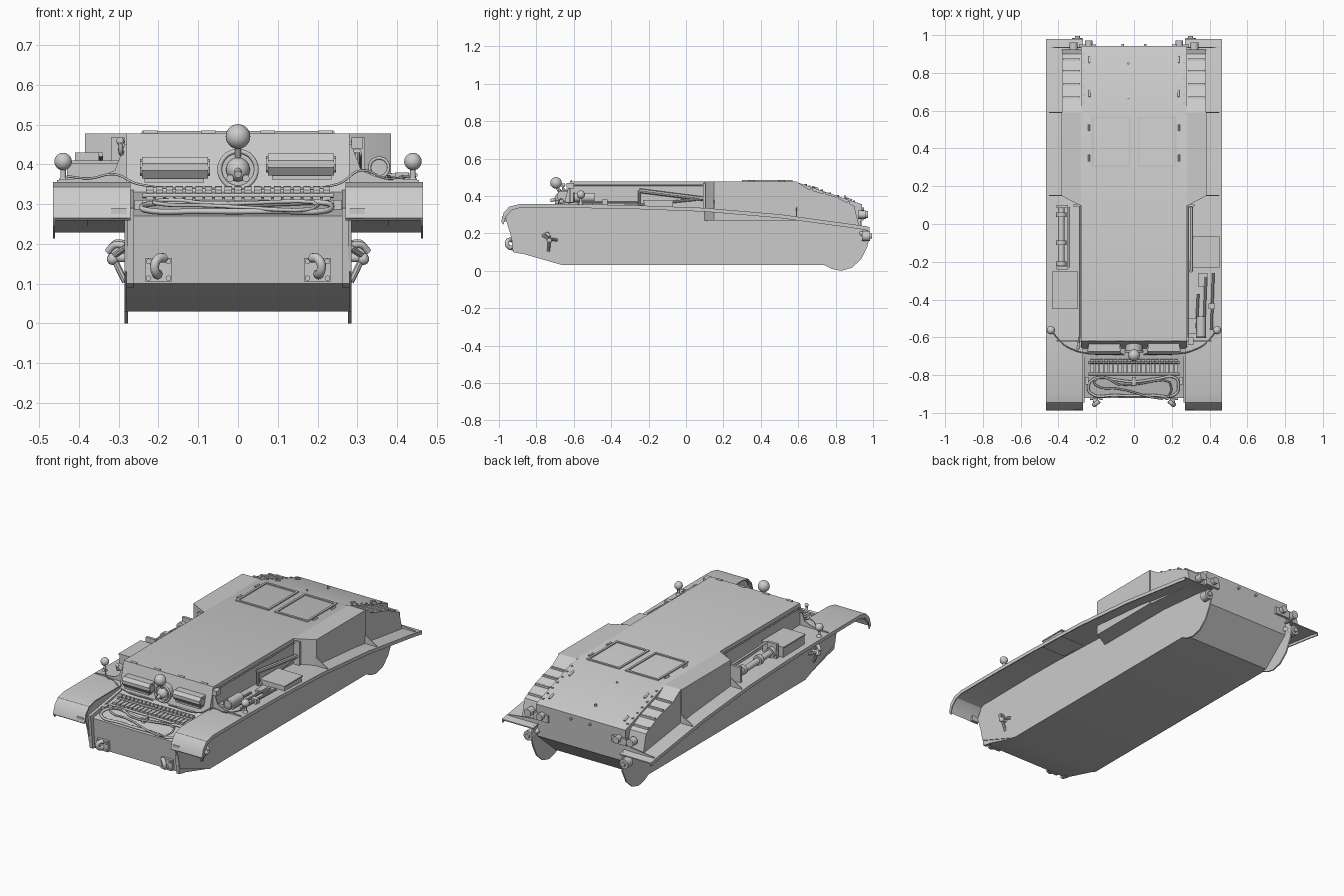
import bpy, bmesh, math
from mathutils import Vector

if "Cube" in bpy.data.objects:
    bpy.data.objects.remove(bpy.data.objects["Cube"])


def finish(name, bm):
    bmesh.ops.recalc_face_normals(bm, faces=bm.faces)
    me = bpy.data.meshes.new(name)
    bm.to_mesh(me)
    bm.free()
    ob = bpy.data.objects.new(name, me)
    bpy.context.collection.objects.link(ob)
    return ob


def prism(name, pts, axis, a, b):
    """Extrude a 2D outline along axis: x -> (y,z), y -> (x,z), z -> (x,y)."""
    def at(p, t):
        return {'x': (t, *p), 'y': (p[0], t, p[1]), 'z': (*p, t)}[axis]
    bm = bmesh.new()
    lo = [bm.verts.new(at(p, a)) for p in pts]
    hi = [bm.verts.new(at(p, b)) for p in pts]
    bm.faces.new(lo)
    bm.faces.new(hi)
    for i in range(len(pts)):
        j = (i + 1) % len(pts)
        bm.faces.new((lo[i], lo[j], hi[j], hi[i]))
    return finish(name, bm)


def box(name, x, y, z):
    return prism(name, [(x[0], y[0]), (x[1], y[0]), (x[1], y[1]), (x[0], y[1])], 'z', *z)


def rod(name, a, b, r, r2=None, seg=20):
    a, b = Vector(a), Vector(b)
    bm = bmesh.new()
    bmesh.ops.create_cone(bm, cap_ends=True, segments=seg, radius1=r,
                          radius2=r if r2 is None else r2, depth=(b - a).length)
    ob = finish(name, bm)
    ob.location = (a + b) / 2
    ob.rotation_euler = (b - a).to_track_quat('Z', 'Y').to_euler()
    return ob


def ball(name, c, r):
    bm = bmesh.new()
    bmesh.ops.create_uvsphere(bm, u_segments=24, v_segments=14, radius=r)
    ob = finish(name, bm)
    ob.location = c
    return ob


def tube(name, pts, r, cyclic=False):
    cu = bpy.data.curves.new(name, 'CURVE')
    cu.dimensions = '3D'
    cu.bevel_depth, cu.bevel_resolution, cu.resolution_u = r, 2, 6
    cu.use_fill_caps = True
    sp = cu.splines.new('BEZIER')
    sp.bezier_points.add(len(pts) - 1)
    for bp, p in zip(sp.bezier_points, pts):
        bp.co = p
        bp.handle_left_type = bp.handle_right_type = 'AUTO'
    sp.use_cyclic_u = cyclic
    ob = bpy.data.objects.new(name, cu)
    bpy.context.collection.objects.link(ob)
    return ob


def ring(name, c, R, r):
    t = [i * math.tau / 10 for i in range(10)]
    return tube(name, [(c[0] + R * math.cos(a), c[1], c[2] + R * math.sin(a)) for a in t], r, True)


FENDER = [(-.988, .265), (-.975, .31), (-.945, .343), (-.89, .356), (-.62, .356), (-.3, .351),
          (.1, .336), (.5, .302), (.93, .243), (.98, .234)]


def fz(y):
    for (y0, z0), (y1, z1) in zip(FENDER, FENDER[1:]):
        if y <= y1:
            return z0 + (z1 - z0) * (y - y0) / (y1 - y0)
    return FENDER[-1][1]


def gz(y):  # glacis height
    return .27 + (y + .92) * .06 / .26


# Main armoured body
prism('hull_body', [(-.92, .27), (-.905, .1), (-.66, .03), (.77, .03), (.93, .17), (.942, .355),
                    (.58, .478), (-.62, .478), (-.66, .33)], 'x', -.28, .28)
SIDE = [(-.93, .345), (-.965, .28), (-.94, .2), (-.925, .13), (-.66, .03), (.74, .03), (.78, .01),
        (.83, 0), (.885, .015), (.935, .06), (.97, .13), (.985, .19), (.96, .238),
        (.5, .3), (.1, .334), (-.3, .35)]

for s in (-1, 1):
    # Side plates, fenders and edge lips
    prism('side_plate', SIDE, 'x', s * .277, s * .285)
    prism('fender', FENDER + [(y + (.006 if y < -.9 else 0), z - .006) for y, z in FENDER[::-1]],
          'x', s * .27, s * .464)
    prism('fender_lip', FENDER + [(y + (.012 if y < -.9 else 0), z - .02) for y, z in FENDER[::-1]],
          'x', s * .46, s * .466)
    prism('nose_cheek', [(-.945, .29), (-.925, .1), (-.88, .09), (-.66, .335)], 'x', s * .262, s * .28)
    # Widened rear superstructure and sloping side boxes
    prism('sponson', [(s * .27, .095), (s * .29, .1), (s * .385, .15), (s * .385, .59), (s * .27, .59)],
          'z', .27, .478)
    prism('rear_side_box', [(.59, .27), (.59, .478), (.655, .435), (.8, .395), (.9, .345), (.925, .24)],
          'x', s * .27, s * .38)
    for y, z in ((.67, .432), (.74, .413), (.81, .392), (.87, .362)):
        box('side_box_rib', (s * .285, s * .375), (y - .006, y + .006), (z - .02, z + .007))
    # Fender gussets
    prism('front_gusset', [(s * .27, .45), (s * .285, .45), (s * .31, .385), (s * .35, .368),
                           (s * .455, .361), (s * .455, .35), (s * .27, .35)], 'y', -.623, -.617)
    for y, x0, h in ((.15, .38, .05), (.59, .38, .05), (.935, .28, .025)):
        prism('fender_gusset', [(s * x0, fz(y) - .005), (s * x0, fz(y) + h), (s * .455, fz(y) + .005),
                                (s * .455, fz(y) - .005)], 'y', y - .003, y + .003)
    box('sponson_bracket', (s * .285, s * .32), (.092, .104), (.33, .468))
    rod('side_rail', (s * .288, -.6, .458), (s * .288, .11, .458), .004)
    # Front marker lamps with cables
    ball('marker_lamp', (s * .44, -.562, .407), .022)
    rod('lamp_post', (s * .44, -.562, .35), (s * .44, -.562, .39), .007)
    rod('lamp_foot', (s * .44, -.562, .352), (s * .44, -.562, .366), .016, .008)
    tube('lamp_cable', [(s * .43, -.575, .37), (s * .37, -.64, .365), (s * .31, -.67, .385 if s > 0 else .375),
                        (s * .25, -.685, .35), (s * .05, -.69, .34)], .003)
    # Front towing hooks
    box('hook_base', (s * .2 - .034, s * .2 + .034), (-.926, -.9), (.105, .165))
    for dx in (-.025, .025):
        for z in (.114, .156):
            rod('hook_bolt', (s * .2 + dx, -.92, z), (s * .2 + dx, -.933, z), .007, seg=8)
    tube('towing_hook', [(s * .2, -.915, .125), (s * .205, -.945, .125), (s * .21, -.957, .145),
                         (s * .2, -.95, .163), (s * .185, -.937, .165)], .012)
    # Front idler brackets: hub with three legs
    ball('idler_hub', (s * .315, -.73, .162), .015)
    rod('idler_axle', (s * .28, -.73, .165), (s * .325, -.73, .165), .011)
    for y, z in ((-.765, .19), (-.69, .165), (-.735, .105)):
        rod('idler_leg', (s * .315, -.73, .168), (s * .284, y, z), .008, seg=8)
    tube('idler_guard', [(s * .284, -.75, .195), (s * .31, -.74, .197), (s * .328, -.73, .18)], .009)
    # Rear tow rollers, hooks and tail lamps
    rod('rear_roller', (s * .3, .94, .185), (s * .3, .985, .185), .027)
    rod('rear_roller_cap', (s * .3, .98, .185), (s * .3, .995, .185), .013)
    rod('roller_arm', (s * .27, .93, .205), (s * .3, .965, .185), .013)
    box('tail_lamp_bracket', (s * .2, s * .29), (.935, .95), (.27, .31))
    rod('tail_lamp', (s * .24, .94, .3), (s * .24, .972, .3), .019)
    rod('side_tail_lamp', (s * .32, .92, .3), (s * .32, .962, .3), .022)
    box('mudguard_hook', (s * .28, s * .32), (-.985, -.965), (.26, .29))
    # Deck hatch frames, hinges and rear bolts
    x0, x1, y0, y1 = .018, .225, .3, .57
    for fx, fy in (((x0, x1), (y0, y0 + .012)), ((x0, x1), (y1 - .012, y1)),
                   ((x0, x0 + .012), (y0, y1)), ((x1 - .012, x1), (y0, y1))):
        box('hatch_frame', (s * fx[0], s * fx[1]), fy, (.475, .484))
    for y in (.35, .51):
        rod('hatch_hinge', (s * .238, y - .018, .48), (s * .238, y + .018, .48), .005)
    for i in range(7):
        y = .64 + i * .043
        z = .478 - (y - .58) * .34
        rod('deck_bolt', (s * .265, y, z - .004), (s * .265, y, z + .005), .006, seg=8)
    for y in (.69, .87):
        z = .478 - (y - .58) * .34
        rod('deck_hinge', (s * .235, y + .018, z - .004), (s * .235, y - .018, z + .008), .006)
    for x in (.075, .22):
        rod('roof_hinge', (s * x - .018, -.613, .48), (s * x + .018, -.613, .48), .005)
    rod('rear_plate_stud', (s * .06, .935, .33), (s * .06, .952, .33), .007)
    # Armoured visors
    z = .392 if s < 0 else .4
    xa, xb = s * .075, s * .242
    prism('visor', [(-.63, z - .028), (-.675, z - .028), (-.69, z - .008), (-.69, z + .01),
                    (-.675, z + .027), (-.63, z + .027)], 'x', xa, xb)
    box('visor_sill', (s * .085, s * .235), (-.68, -.63), (z - .038, z - .028))
    for x in (xa, xb):
        rod('visor_end', (x - .005, -.667, z), (x + .005, -.667, z), .021, seg=8)

for z, y in ((.66, .445), (.85, .39)):
    rod('deck_eye', (-.03, z, y), (-.03, z, y + .012), .006)

# Central gun mount and searchlight
rod('gun_mount', (0, -.63, .387), (0, -.672, .387), .045)
ring('gun_mount_ring', (0, -.675, .387), .046, .006)
ball('gun_ball', (0, -.672, .387), .03)
rod('gun_barrel', (0, -.68, .387), (0, -.725, .375), .009)
for x in (-.02, .02):
    rod('gun_mount_pin', (x, -.67, .365), (x, -.7, .365), .009)
rod('searchlight_post', (0, -.675, .42), (0, -.695, .455), .008)
ball('searchlight', (0, -.695, .47), .031)

# Spare track links across the glacis
for i in range(19):
    x = -.222 + i * .0247
    box('track_link', (x - .01, x + .01), (-.79, -.74), (gz(-.77) - .01, gz(-.77) + .014))
    rod('track_pin_lug', (x - .009, -.728, .332), (x + .009, -.728, .332), .013, seg=10)
for y, z in ((-.795, .305), (-.735, .322)):
    rod('track_bar', (-.24, y, z), (.24, y, z), .006)

# Tow cable loop on the nose
cable = [(-.23, -.895), (-.24, -.85), (-.2, -.815), (-.1, -.825), (0, -.835), (.12, -.82),
         (.22, -.815), (.235, -.85), (.22, -.9), (.1, -.907), (-.1, -.907)]
tube('tow_cable', [(x, y, gz(y) + .009) for x, y in cable], .007, True)
tube('tow_cable_eye', [(x, y, gz(y) + .016) for x, y in
                       ((-.21, -.835), (-.16, -.815), (-.08, -.85), (.2, -.875), (-.1, -.87), (-.19, -.86))], .005, True)
for x in (-.25, 0, .25):
    box('cable_clamp', (x - .01, x + .01), (-.85, -.81), (gz(-.83) - .01, gz(-.83) + .02))

# Right fender: horn, stowage box, tools and lifting jack
rod('horn', (.355, -.6, .392), (.355, -.49, .392), .025)
ring('horn_rim', (.355, -.6, .392), .024, .004)
box('horn_bracket', (.285, .36), (-.58, -.5), (.352, .37))
box('horn_side_box', (.285, .315), (-.64, -.6), (.44, .468))
box('right_stowage_box', (.3, .448), (-.225, -.07), (.335, .372))
box('right_box_lid', (.296, .452), (-.229, -.066), (.37, .377))
for x, y0, y1 in ((.33, -.57, -.37), (.37, -.58, -.28), (.41, -.56, -.26)):
    rod('tool_handle', (x, y0, .366), (x + .01, y1, .366), .007, seg=10)
box('shovel_head', (.34, .39), (-.33, -.26), (.355, .368))
box('axe_head', (.395, .43), (-.45, -.42), (.352, .38))
rod('jack_beam', (.3, -.25, .428), (.3, .09, .385), .012, seg=8)
rod('jack_strut', (.305, -.25, .35), (.305, .09, .385), .007, seg=8)
rod('jack_post', (.3, -.25, .345), (.3, -.25, .43), .007, seg=8)

# Left fender: toolbox and jack assembly
box('left_toolbox', (-.43, -.3), (-.445, -.255), (.345, .405))
box('left_toolbox_lid', (-.434, -.296), (-.449, -.251), (.402, .41))
rod('left_jack_body', (-.385, -.2, .385), (-.385, .09, .375), .017)
for y in (-.21, -.1, .05):
    rod('left_jack_collar', (-.385, y - .012, .384), (-.385, y + .012, .384), .027)
box('left_jack_rack', (-.41, -.35), (-.24, -.225), (.345, .43))
box('left_jack_rack', (-.41, -.35), (.085, .1), (.33, .42))
rod('left_crowbar', (-.345, -.23, .425), (-.345, .09, .415), .006)
tube('left_lamp_arm', [(-.29, -.6, .44), (-.295, -.65, .43), (-.295, -.66, .455)], .006)
ball('left_small_lamp', (-.296, -.655, .458), .01)

# Smooth round parts, keep edges sharp
for ob in bpy.context.scene.objects:
    ob.select_set(ob.type == 'MESH')
bpy.context.view_layer.objects.active = bpy.data.objects['hull_body']
bpy.ops.object.shade_smooth_by_angle(angle=math.radians(32))
